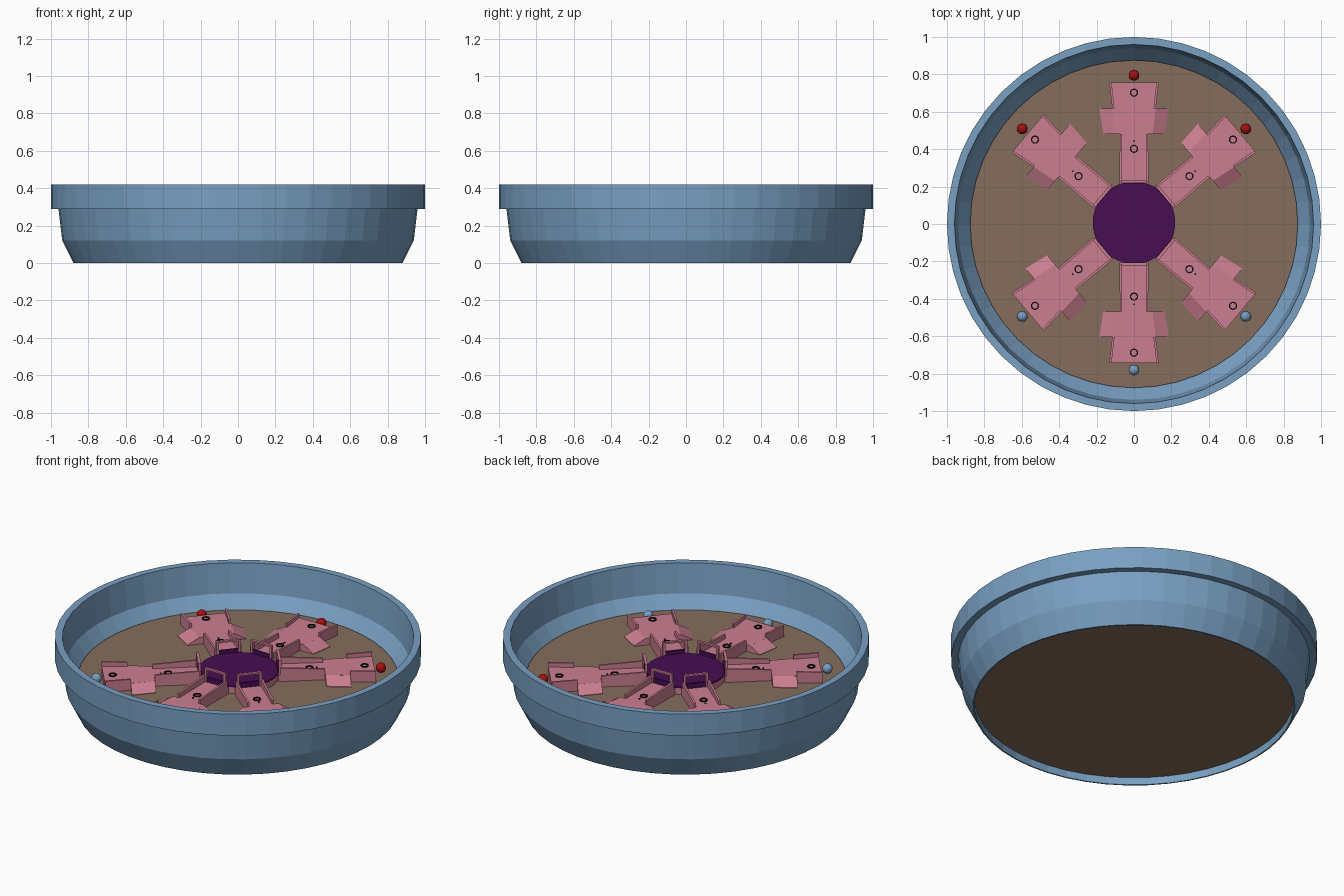
import bpy, bmesh, math
from mathutils import Matrix, Vector

if "Cube" in bpy.data.objects:
    bpy.data.objects.remove(bpy.data.objects["Cube"])

CY = 0.007          # centre of the tray fittings
FLOOR, DECK, WALL, HUB = 0.175, 0.215, 0.24, 0.223


def material(name, rgb):
    m = bpy.data.materials.new(name)
    m.diffuse_color = (*rgb, 1)
    m.use_nodes = True
    m.node_tree.nodes["Principled BSDF"].inputs["Base Color"].default_value = m.diffuse_color
    return m


BLUE = material("steel blue", (0.19, 0.35, 0.54))
BROWN = material("earth brown", (0.235, 0.153, 0.107))
PINK = material("dusty pink", (0.60, 0.21, 0.28))
PURPLE = material("deep purple", (0.065, 0.004, 0.085))
RED = material("red", (0.40, 0.005, 0.005))
BLACK = material("black", (0.005, 0.005, 0.005))


def finish(bm, name, mat, matrix=Matrix()):
    bmesh.ops.recalc_face_normals(bm, faces=bm.faces)
    me = bpy.data.meshes.new(name)
    bm.to_mesh(me)
    bm.free()
    me.materials.append(mat)
    ob = bpy.data.objects.new(name, me)
    ob.matrix_world = matrix
    bpy.context.collection.objects.link(ob)
    return ob


def lathe(name, profile, mat, n=48, closed=True, matrix=Matrix()):
    bm = bmesh.new()
    rings = [[bm.verts.new((r * math.cos(2 * math.pi * i / n), r * math.sin(2 * math.pi * i / n), z))
              for i in range(n)] for r, z in profile]
    for k in range(len(rings) if closed else len(rings) - 1):
        a, b = rings[k], rings[(k + 1) % len(rings)]
        for i in range(n):
            j = (i + 1) % n
            bm.faces.new((a[i], a[j], b[j], b[i]))
    if not closed:
        bm.faces.new(rings[0])
        bm.faces.new(rings[-1])
    return finish(bm, name, mat, matrix)


def prism(bm, pts, z0, z1):
    """Extruded outline; z1 may be a list of one top height per point."""
    tops = z1 if isinstance(z1, list) else [z1] * len(pts)
    lo = [bm.verts.new((x, y, z0)) for x, y in pts]
    hi = [bm.verts.new((x, y, z)) for (x, y), z in zip(pts, tops)]
    bm.faces.new(lo)
    bm.faces.new(hi)
    for i in range(len(pts)):
        j = (i + 1) % len(pts)
        bm.faces.new((lo[i], lo[j], hi[j], hi[i]))


# bowl shell with a stepped rim
lathe("bowl", [(0.88, 0), (0.94, 0.12), (0.96, 0.29), (1, 0.29), (1, 0.42),
               (0.96, 0.42), (0.94, 0.245), (0.876, 0.16), (0.872, 0.0)], BLUE)
# floor slab
lathe("floor", [(0.876, 0.045), (0.876, FLOOR)], BROWN, closed=False)
# central hub: pink drum with a purple lid
centre = Matrix.Translation((0, CY, 0))
lathe("hub_drum", [(0.216, FLOOR), (0.216, HUB - 0.008)], PINK, closed=False, matrix=centre)
lathe("hub_lid", [(0.22, HUB - 0.008), (0.22, HUB)], PURPLE, closed=False, matrix=centre)


def arm(angle, end, ball_mat):
    # local +x runs outward from the hub
    place = centre @ Matrix.Rotation(math.radians(angle), 4, 'Z')
    d = end - 0.75
    f0, f1 = 0.475 + d, 0.61 + d
    t = 0.012
    bm = bmesh.new()
    # deck: narrow lane, then wide end
    prism(bm, [(0.21, -0.078), (f0, -0.075), (f0, 0.075), (0.21, 0.078)], FLOOR, DECK)
    prism(bm, [(f0, -0.1), (end, -0.132), (end, 0.132), (f0, 0.1)], FLOOR, DECK)
    for s in (-1, 1):
        # side walls
        prism(bm, [(0.22, s * 0.078), (f0, s * 0.075), (f0, s * (0.075 - t)), (0.22, s * (0.078 - t))],
              FLOOR, [0.255, WALL, WALL, 0.255])
        prism(bm, [(f1, s * 0.116), (end, s * 0.132), (end, s * (0.132 - t)), (f1, s * (0.116 - t))],
              FLOOR, WALL)
        # sloping side ramps
        prism(bm, [(f0, s * 0.1), (f1, s * 0.115), (f1, s * 0.185), (f0, s * 0.165)],
              FLOOR, [DECK, DECK, FLOOR + 0.003, FLOOR + 0.003])
        # gate posts
        prism(bm, [(0.212, s * 0.07), (0.228, s * 0.07), (0.228, s * 0.056), (0.212, s * 0.056)],
              FLOOR, 0.30)
    # gate lintel
    prism(bm, [(0.212, -0.07), (0.228, -0.07), (0.228, 0.07), (0.212, 0.07)], 0.29, 0.30)
    finish(bm, "arm", PINK, place)

    # purple panel inside the gate
    bm = bmesh.new()
    prism(bm, [(0.21, -0.056), (0.222, -0.056), (0.222, 0.056), (0.21, 0.056)], DECK - 0.01, 0.245)
    finish(bm, "gate_panel", PURPLE, place)

    # black marker rings and dot on the deck
    for r in (0.395 + d, 0.695 + d * 0.5):
        lathe("marker_ring", [(0.022, DECK - 0.002), (0.022, DECK + 0.006), (0.015, DECK + 0.006),
                              (0.015, DECK - 0.002)], BLACK, n=20,
              matrix=place @ Matrix.Translation((r, 0, 0)))
    lathe("marker_dot", [(0.005, DECK - 0.002), (0.005, DECK + 0.004)], BLACK, n=8, closed=False,
          matrix=place @ Matrix.Translation((0.436 + d, 0, 0)))

    # ball beyond the arm's end
    bm = bmesh.new()
    bmesh.ops.create_uvsphere(bm, u_segments=20, v_segments=12, radius=0.028)
    ob = finish(bm, "ball", ball_mat, place @ Matrix.Translation((end + 0.038, 0, FLOOR + 0.026)))
    for p in ob.data.polygons:
        p.use_smooth = True


for a in (40, 90, 140, 220, 270, 320):
    arm(a, 0.75 if a % 90 == 0 else 0.742, RED if a < 180 else BLUE)
